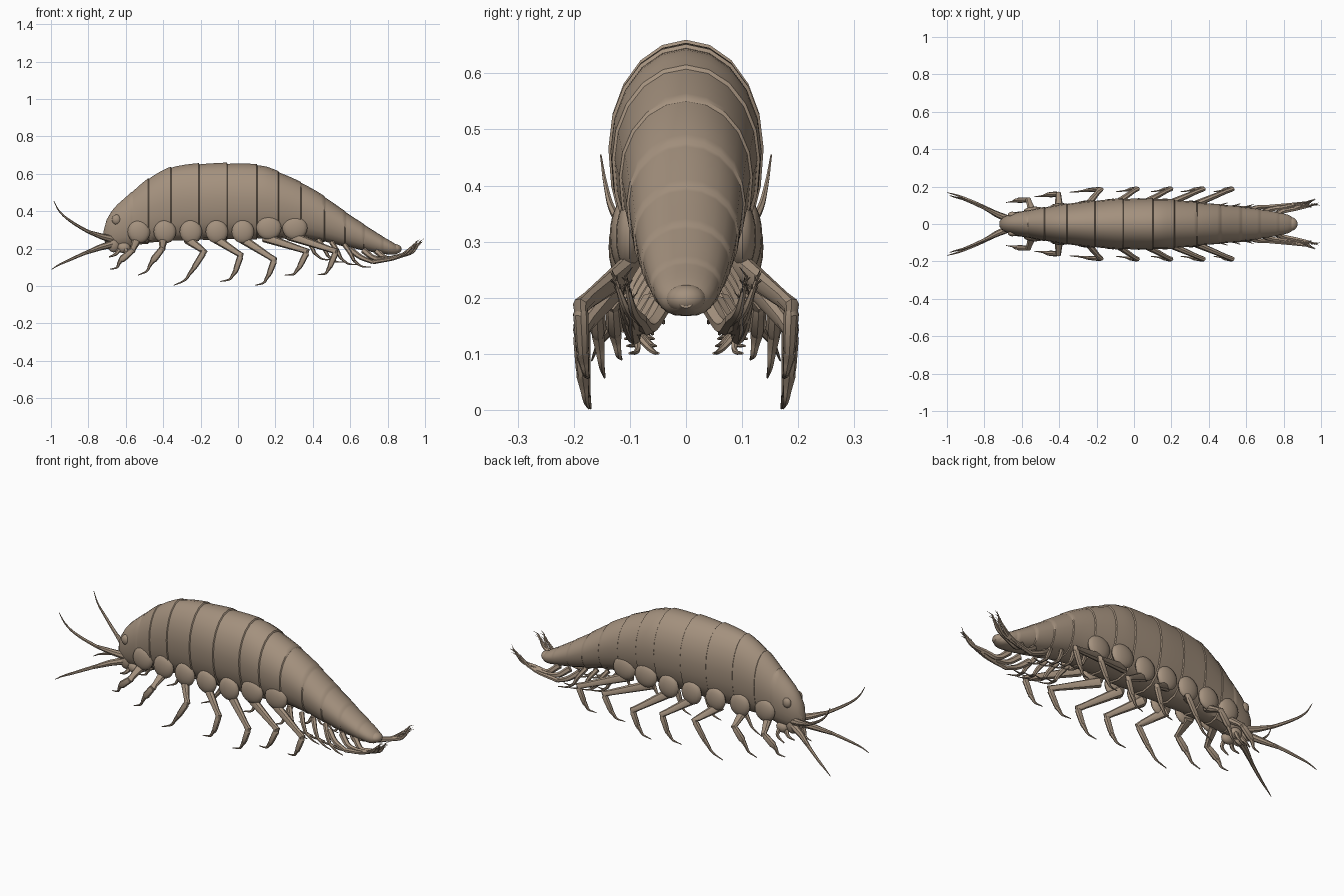
import bpy, bmesh, math, random
from mathutils import Vector

if "Cube" in bpy.data.objects:
    bpy.data.objects.remove(bpy.data.objects["Cube"])
random.seed(4)

shell = bpy.data.materials.new("shell brown")
shell.use_nodes = True
colour = (0.37, 0.283, 0.208, 1)
shell.diffuse_color = colour
shell.node_tree.nodes["Principled BSDF"].inputs["Base Color"].default_value = colour


def finish(name, bm, mirror=True, angle=40):
    """Turn a bmesh into a smooth object, mirrored left to right if wanted."""
    bmesh.ops.recalc_face_normals(bm, faces=bm.faces)
    mesh = bpy.data.meshes.new(name)
    bm.to_mesh(mesh)
    bm.free()
    mesh.materials.append(shell)
    ob = bpy.data.objects.new(name, mesh)
    bpy.context.collection.objects.link(ob)
    bpy.ops.object.select_all(action="DESELECT")
    ob.select_set(True)
    bpy.context.view_layer.objects.active = ob
    bpy.ops.object.shade_smooth_by_angle(angle=math.radians(angle))
    if mirror:
        mod = ob.modifiers.new("mirror", "MIRROR")
        mod.use_axis = (False, True, False)
    return ob


def loft(bm, rings):
    """Skin a list of point rings and cap both ends."""
    rows = [[bm.verts.new(p) for p in ring] for ring in rings]
    n = len(rows[0])
    for a, b in zip(rows, rows[1:]):
        for i in range(n):
            j = (i + 1) % n
            bm.faces.new((a[i], a[j], b[j], b[i]))
    bm.faces.new(rows[0])
    bm.faces.new(rows[-1])


def tube(bm, points, radii, sides=8, flat=1.0):
    """Tapered limb through points; flat squeezes it sideways."""
    pts = [Vector(p) for p in points]
    rings = []
    for i, p in enumerate(pts):
        d = (pts[min(i + 1, len(pts) - 1)] - pts[max(i - 1, 0)]).normalized()
        u = d.cross(Vector((0, 1, 0))).normalized()
        v = d.cross(u)
        ring = []
        for k in range(sides):
            a = math.tau * k / sides
            ring.append(p + radii[i] * (u * math.cos(a) + v * flat * math.sin(a)))
        rings.append(ring)
    loft(bm, rings)


def smooth_path(points, steps=5):
    """Catmull-Rom curve through points of any dimension."""
    p = [Vector(q) for q in points]
    p = [2 * p[0] - p[1]] + p + [2 * p[-1] - p[-2]]
    out = []
    for a, b, c, d in zip(p, p[1:], p[2:], p[3:]):
        for s in range(steps):
            t = s / steps
            out.append(0.5 * (2 * b + (c - a) * t + (2 * a - 5 * b + 4 * c - d) * t * t
                              + (3 * b - a - 3 * c + d) * t ** 3))
    return out + [p[-2]]


def whip(bm, points, start, end, sides=6):
    """Curved limb tapering from start to end radius."""
    path = smooth_path(points)
    last = len(path) - 1
    tube(bm, path, [start + (end - start) * i / last for i in range(last + 1)], sides)


def blob(bm, centre, size, rows=10):
    """Ellipsoid."""
    made = bmesh.ops.create_uvsphere(bm, u_segments=16, v_segments=rows, radius=1)
    for v in made["verts"]:
        v.co = Vector(c + s * k for c, s, k in zip(centre, size, v.co))


# Body outline: x, top, bottom, half width
outline = smooth_path([
    (-.72, .29, .25, .012), (-.70, .36, .22, .036), (-.66, .42, .205, .054),
    (-.60, .475, .205, .068), (-.5, .56, .225, .087), (-.4, .62, .235, .104),
    (-.3, .648, .24, .117), (-.1, .658, .245, .135), (.1, .65, .25, .137),
    (.2, .62, .25, .132), (.4, .52, .245, .111), (.6, .38, .205, .09),
    (.75, .28, .175, .066), (.83, .232, .167, .047), (.87, .2, .182, .012)], 8)


def body_at(x):
    for a, b in zip(outline, outline[1:]):
        if x <= b[0]:
            return a.lerp(b, (x - a[0]) / (b[0] - a[0]))
    return outline[-1]


def body_ring(x, scale):
    _, top, low, wide = body_at(x)
    mid = low + (top - low) * .54
    ring = []
    for k in range(20):
        a = math.tau * k / 20
        c, s = math.cos(a), math.sin(a)
        y = math.copysign(abs(c) ** (1 if s > 0 else .75), c) * wide
        z = (top - mid if s > 0 else mid - low) * s
        ring.append((x, y * scale, mid + z * scale))
    return ring


# Overlapping shell segments, each flaring slightly at its rear edge
seams = [-.72, -.57, -.48, -.36, -.21, -.06, .1, .215, .335, .46, .57, .67, .77, .87]
rings = []
for a, b in zip(seams, seams[1:]):
    for t in (0, .12, .3, .5, .7, .88, 1):
        flare = .975 + .035 * t if a > -.7 else 1
        rings.append(body_ring(a + (b - a) * t + (.004 if t == 0 and a > -.7 else 0), flare))
bm = bmesh.new()
loft(bm, rings)
finish("body_shell", bm, mirror=False, angle=35)

# Eyes
bm = bmesh.new()
blob(bm, (-.65, .05, .355), (.024, .016, .027))
finish("eyes", bm)

# Mouthparts under the head
bm = bmesh.new()
blob(bm, (-.665, .022, .225), (.035, .024, .045))
blob(bm, (-.61, .03, .205), (.035, .025, .03))
whip(bm, [(-.63, .03, .2), (-.655, .045, .17), (-.69, .04, .155)], .014, .003)
whip(bm, [(-.60, .04, .2), (-.6, .06, .165), (-.64, .06, .135)], .014, .003)
finish("mouthparts", bm)

# Rounded side plates above each leg
bm = bmesh.new()
for i in range(7):
    x = -.53 + .139 * i
    wide = body_at(x)[3]
    z = .29 + (.02 if i > 4 else 0)
    blob(bm, (x, wide * .8 + .004, z), (.067 if i > 4 else .06, .024, .062))
finish("side_plates", bm)

# Walking legs: (x, z) of hip, knee, ankle and tip, then knee y
legs = [
    [(-.54, .25), (-.565, .19), (-.63, .135), (-.685, .09), .13],
    [(-.40, .25), (-.405, .2), (-.46, .13), (-.535, .058), .16],
    [(-.27, .25), (-.18, .185), (-.24, .09), (-.345, .003), .185],
    [(-.13, .26), (.015, .165), (-.015, .075), (-.095, .024), .188],
    [(.01, .26), (.195, .14), (.165, .06), (.09, .003), .188],
    [(.14, .26), (.37, .185), (.325, .095), (.25, .058), .188],
    [(.27, .27), (.525, .185), (.49, .1), (.425, .06), .188],
]
for i, (hip, knee, ankle, tip, out) in enumerate(legs):
    bm = bmesh.new()
    h = Vector((hip[0], body_at(hip[0])[3] * .65, hip[1]))
    k = Vector((knee[0], out, knee[1]))
    a = Vector((ankle[0], out - .004, ankle[1]))
    t = Vector((tip[0], out - .015, tip[1]))
    # Upper limb, shin with swollen end, curved claw
    tube(bm, [h, h.lerp(k, .35), h.lerp(k, .85), k, k.lerp(a, .2)],
         [.026, .022, .016, .018, .013], flat=.8)
    shin = .019 if i < 2 else .015
    tube(bm, [h.lerp(k, .97), k.lerp(a, .15), k.lerp(a, .8), a], [.01, .017, shin, .012], flat=.8)
    bend = a.lerp(t, .55) + Vector((.012, 0, -.012))
    whip(bm, [k.lerp(a, .95), a.lerp(bend, .4), bend, t], .013, .002)
    finish("leg_pair_%d" % (i + 1), bm)

# Antennae: thick stalk, then a fine curving whip
feelers = {
    "upper_antennae": [(-.67, .025, .25), (-.73, .05, .265), (-.80, .085, .29),
                       (-.90, .128, .35), (-.955, .143, .4), (-.985, .152, .455)],
    "lower_antennae": [(-.67, .025, .225), (-.74, .055, .205), (-.82, .1, .175),
                       (-.91, .14, .135), (-.96, .158, .112), (-.998, .168, .088)],
}
for name, path in feelers.items():
    bm = bmesh.new()
    tube(bm, path[:3], [.02, .016, .009])
    whip(bm, path[1:], .012, .0015)
    finish(name, bm)

# Swimming limbs under the abdomen, each a stalk with two thin branches
bm = bmesh.new()
for i in range(4):
    x = .36 + .07 * i
    y = .085 - .004 * i
    z = .25 - .013 * i
    knee = (x + .05, y + .015, z - .075)
    whip(bm, [(x, y - .02, z + .01), (x + .03, y + .008, z - .035), knee], .014, .009)
    for side in (-.012, .014):
        whip(bm, [knee, (x + .09, y + side, z - .105), (x + .14, y + side * 2, z - .11)], .008, .002)
finish("swimming_limbs", bm)

# Tail limbs sweeping back and up, forked and fringed with bristles
bm = bmesh.new()
for i in range(3):
    x = .6 + .07 * i
    y = .062 - .01 * i
    z = .195 - .004 * i
    fork = Vector((x + .12, .092 - .006 * i, .128 + .016 * i))
    whip(bm, [(x, y, z), (x + .055, y + .025, z - .04), fork], .017, .011)
    for side in (0, .02):
        end = Vector((.955 + .01 * i - side, .1 + side + .004 * i, .215 + .012 * i))
        mid = fork.lerp(end, .55) - Vector((-.01, 0, .022))
        whip(bm, [fork, mid, end], .012, .003)
        for k in range(5):
            root = mid.lerp(end, .4 + .15 * k)
            jut = Vector((.022, random.uniform(-.014, .014), random.uniform(.006, .022)))
            tube(bm, [root, root + jut], [.0025, .0006], sides=3)
finish("tail_limbs", bm)

# Small tail tip
bm = bmesh.new()
blob(bm, (.84, 0, .198), (.035, .036, .026))
finish("tail_tip", bm, mirror=False)
